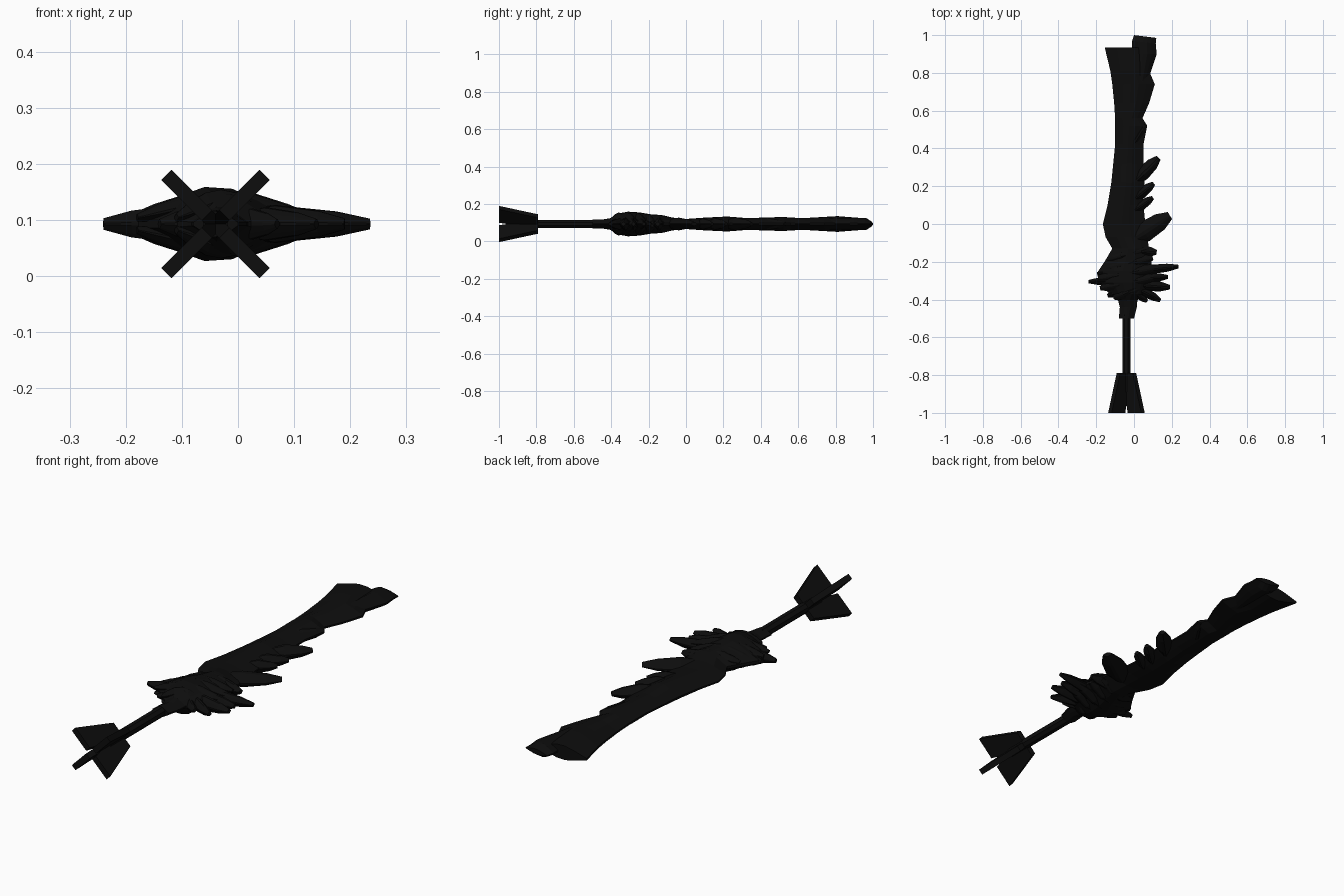
import bpy, bmesh, math
from mathutils import Vector

if "Cube" in bpy.data.objects:
    bpy.data.objects.remove(bpy.data.objects["Cube"])

MID_Z = 0.093   # height of the long axis
AXIS_X = -0.04  # handle and fin centre line

black = bpy.data.materials.new("black")
black.use_nodes = True
black.diffuse_color = (0.004, 0.004, 0.004, 1)
bsdf = black.node_tree.nodes["Principled BSDF"]
bsdf.inputs["Base Color"].default_value = black.diffuse_color


def loft(name, rings):
    """Skin a closed solid through rings that have equal point counts."""
    bm = bmesh.new()
    loops = [[bm.verts.new(p) for p in ring] for ring in rings]
    n = len(loops[0])
    for a, b in zip(loops, loops[1:]):
        for i in range(n):
            j = (i + 1) % n
            bm.faces.new((a[i], a[j], b[j], b[i]))
    bm.faces.new(loops[0][::-1])
    bm.faces.new(loops[-1])
    bmesh.ops.recalc_face_normals(bm, faces=bm.faces)
    mesh = bpy.data.meshes.new(name)
    bm.to_mesh(mesh)
    bm.free()
    mesh.materials.append(black)
    obj = bpy.data.objects.new(name, mesh)
    bpy.context.collection.objects.link(obj)
    return obj


def lens(left, right, t):
    """Flattened eight-sided section between two edge points."""
    l, r = Vector(left), Vector(right)
    shape = [(0, 0.12), (0.27, 0.72), (0.45, 1), (0.62, 0.95), (0.8, 0.6), (1, 0.12)]
    top = [l.lerp(r, u) + Vector((0, 0, v * t)) for u, v in shape]
    low = [l.lerp(r, u) - Vector((0, 0, v * t)) for u, v in shape]
    return top + low[::-1]


def feather(name, base, tip, width, thick, lift=0.0):
    """Flat tapering tuft with a blunt end; lift raises its root off the mid plane."""
    a, b = Vector((*base, MID_Z + lift)), Vector((*tip, MID_Z + lift * 0.25))
    side = (b - a).cross(Vector((0, 0, 1))).normalized() * width / 2
    rings = []
    for u, w, t in [(0, 0.6, 0.7), (0.35, 1, 1), (0.75, 0.85, 0.7), (1, 0.4, 0.3)]:
        c = a.lerp(b, u)
        rings.append(lens(c - side * w, c + side * w, thick * t))
    return loft(name, rings)


# Blade: y, left edge, right edge, half thickness
blade = [
    (-0.41, -0.08, 0.01, 0.028), (-0.37, -0.13, 0.06, 0.055), (-0.31, -0.19, 0.10, 0.066),
    (-0.25, -0.19, 0.10, 0.062), (-0.19, -0.15, 0.09, 0.052), (-0.13, -0.115, 0.08, 0.048),
    (-0.07, -0.15, 0.07, 0.034), (0.0, -0.165, 0.06, 0.027), (0.1, -0.14, 0.05, 0.034),
    (0.22, -0.12, 0.055, 0.04), (0.32, -0.11, 0.05, 0.032), (0.42, -0.1, 0.05, 0.034),
    (0.52, -0.1, 0.07, 0.038), (0.56, -0.1, 0.045, 0.034), (0.64, -0.105, 0.08, 0.032),
    (0.74, -0.115, 0.11, 0.038), (0.81, -0.125, 0.08, 0.042), (0.935, -0.155, 0.09, 0.032),
]
loft("blade", [lens((l, y, MID_Z), (r, y, MID_Z), t) for y, l, r, t in blade])

# Ragged end of the blade
tip = [(0.75, 0.0, 0.07, 0.03), (0.9, -0.01, 0.12, 0.034),
       (0.97, -0.01, 0.115, 0.032), (1.0, 0.0, 0.118, 0.012)]
loft("blade_tip", [lens((l, y, MID_Z), (r, y - 0.015 * (y > 0.95), MID_Z), t)
                   for y, l, r, t in tip])

# Tufts along the blade edges: root, end, width, half thickness
edge_tufts = [
    ((0.0, 0.22), (0.13, 0.35), 0.075, 0.035), ((0.0, 0.13), (0.105, 0.215), 0.055, 0.032),
    ((0.0, 0.07), (0.10, 0.14), 0.05, 0.03), ((-0.02, -0.09), (0.19, 0.045), 0.11, 0.034),
    ((0.0, -0.14), (0.12, -0.15), 0.06, 0.036), ((-0.02, 0.4), (0.06, 0.53), 0.06, 0.032),
]
for i, (a, b, w, t) in enumerate(edge_tufts):
    feather(f"edge_tuft_{i + 1}", a, b, w, t)

# Guard: long tufts fanning out on both sides
guard_tufts = [
    ((0.0, -0.25), (0.235, -0.225), 0.05, 0.032), ((0.0, -0.29), (0.18, -0.28), 0.05, 0.036),
    ((0.0, -0.32), (0.19, -0.335), 0.06, 0.034), ((0.0, -0.33), (0.14, -0.405), 0.05, 0.03),
    ((-0.04, -0.3), (-0.24, -0.305), 0.045, 0.034), ((-0.04, -0.24), (-0.195, -0.265), 0.05, 0.036),
    ((-0.03, -0.34), (-0.14, -0.38), 0.045, 0.03), ((0.0, -0.36), (0.07, -0.41), 0.04, 0.028),
]
for i, (a, b, w, t) in enumerate(guard_tufts):
    feather(f"guard_tuft_{i + 1}", a, b, w, t)

# Guard: layered tufts on the two broad faces
for face, s in (("upper", 1), ("lower", -1)):
    for i in range(5):
        y = -0.36 + i * 0.05
        reach = (0.08, 0.15, 0.16, 0.13, 0.11)[i]
        for k, d in (("left", 1), ("right", -1)):
            feather(f"{face}_{k}_layer_{i + 1}", (-0.03, y), (-0.03 + d * reach, y + 0.03 * d),
                    0.055, 0.022, s * (0.046 - 0.006 * max(0, i - 2)))


def ring(y, radius):
    return [(AXIS_X + radius * math.cos(math.tau * i / 8 + math.pi / 8), y,
             MID_Z + radius * math.sin(math.tau * i / 8 + math.pi / 8)) for i in range(8)]


# Handle
loft("handle", [ring(-0.89, 0.024), ring(-0.48, 0.024)])

# Collar between the handle and guard
loft("collar", [lens((l, y, MID_Z), (r, y, MID_Z), t) for y, l, r, t in
                [(-0.5, -0.08, 0.0, 0.024), (-0.44, -0.075, 0.015, 0.025), (-0.38, -0.09, 0.02, 0.035)]])

# Four diagonal tail fins: radius and y around the fin outline
outline = [(0.0, -0.89), (0.0, -0.79), (0.06, -0.79), (0.124, -1.0), (0.022, -1.0)]
for i, name in enumerate(("upper_left", "upper_right", "lower_right", "lower_left")):
    angle = math.pi / 4 + i * math.pi / 2
    out = Vector((math.cos(angle), 0, math.sin(angle)))
    across = Vector((-out.z, 0, out.x)) * 0.013
    centre = Vector((AXIS_X, 0, MID_Z))
    loft(f"{name}_fin", [[centre + out * r + Vector((0, y, 0)) + across * s for r, y in outline]
                         for s in (-1, 1)])
